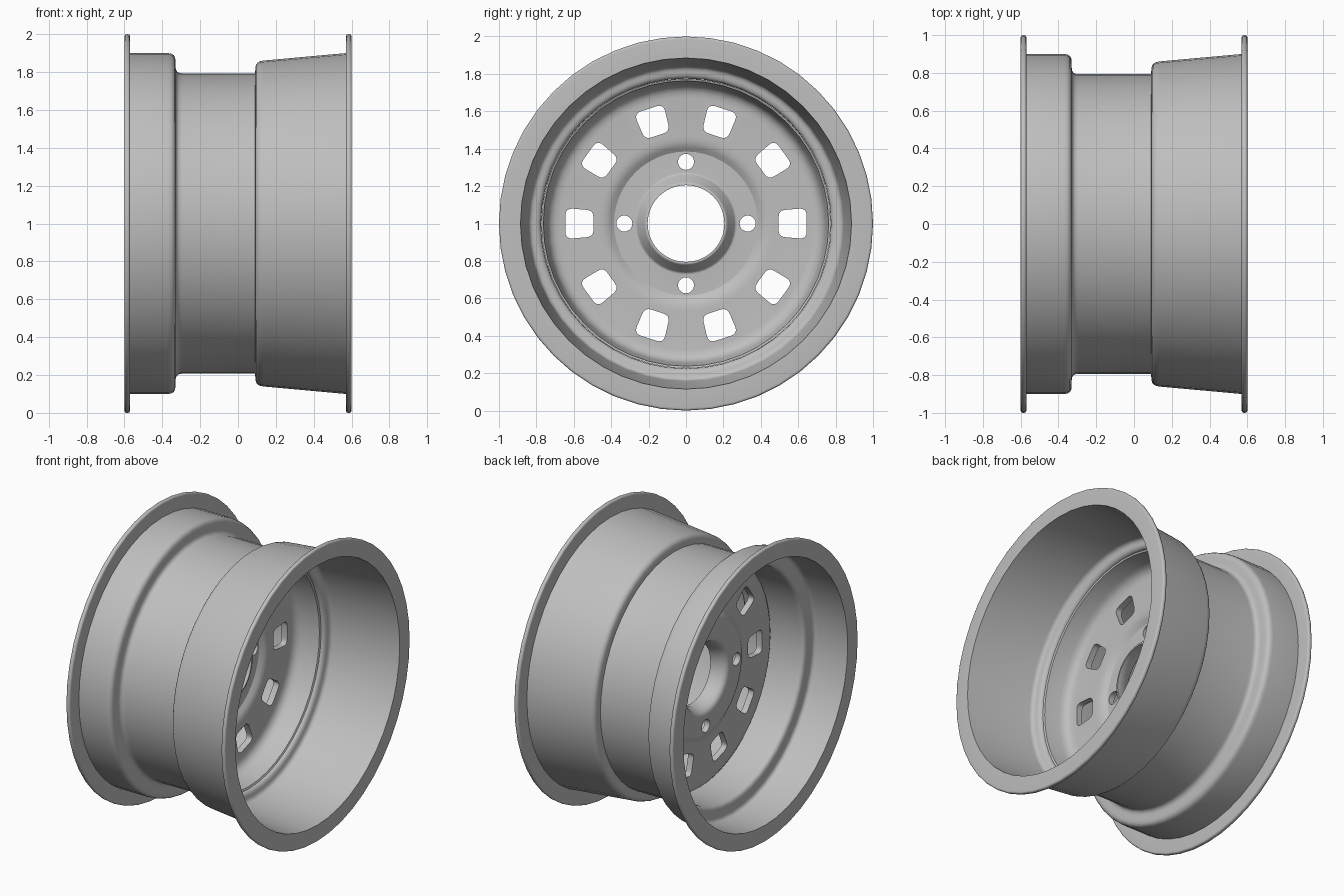
import bpy, bmesh, math
from mathutils import Vector, Matrix

SEGMENTS = 48
AXLE = Matrix.Translation((0, 0, 1))

if "Cube" in bpy.data.objects:
    bpy.data.objects.remove(bpy.data.objects["Cube"], do_unlink=True)

# Plain steel for the whole wheel
steel = bpy.data.materials.new("grey_steel")
steel.use_nodes = True
colour = (0.52, 0.52, 0.52, 1)
steel.diffuse_color = colour
steel.node_tree.nodes["Principled BSDF"].inputs["Base Color"].default_value = colour


def rounded(corners, steps=4):
    """Closed 2D outline from (u, v, radius) corners, with filleted corners."""
    out = []
    for i, (u, v, rad) in enumerate(corners):
        p = Vector((u, v))
        if not rad:
            out.append(p)
            continue
        a = Vector(corners[i - 1][:2]) - p
        b = Vector(corners[(i + 1) % len(corners)][:2]) - p
        a = p + a.normalized() * min(rad, a.length * 0.48)
        b = p + b.normalized() * min(rad, b.length * 0.48)
        for k in range(steps + 1):
            t = k / steps
            out.append(a * (1 - t) ** 2 + p * 2 * t * (1 - t) + b * t * t)
    return out


def make_object(name, bm):
    bmesh.ops.recalc_face_normals(bm, faces=bm.faces[:])
    mesh = bpy.data.meshes.new(name)
    bm.to_mesh(mesh)
    bm.free()
    mesh.materials.append(steel)
    ob = bpy.data.objects.new(name, mesh)
    bpy.context.collection.objects.link(ob)
    return ob


def lathe(name, corners):
    """Spin a closed (x, radius) outline round the axle."""
    bm = bmesh.new()
    outline = rounded(corners)
    rings = []
    for s in range(SEGMENTS):
        a = math.tau * s / SEGMENTS
        rings.append([bm.verts.new(AXLE @ Vector((p.x, p.y * math.sin(a), p.y * math.cos(a))))
                      for p in outline])
    n = len(outline)
    for s in range(SEGMENTS):
        r0, r1 = rings[s], rings[(s + 1) % SEGMENTS]
        for i in range(n):
            j = (i + 1) % n
            bm.faces.new((r0[i], r0[j], r1[j], r1[i]))
    return make_object(name, bm)


def add_prism(bm, outline, angle):
    """Hole cutter running along x; the outline is (radial, tangent)."""
    turn = AXLE @ Matrix.Rotation(angle, 4, 'X')
    ends = [[bm.verts.new(turn @ Vector((x, p.x, p.y))) for p in outline] for x in (-0.4, 0.3)]
    n = len(outline)
    bm.faces.new(ends[0])
    bm.faces.new(ends[1][::-1])
    for i in range(n):
        j = (i + 1) % n
        bm.faces.new((ends[0][i], ends[1][i], ends[1][j], ends[0][j]))


def select_only(ob):
    bpy.ops.object.select_all(action='DESELECT')
    ob.select_set(True)
    bpy.context.view_layer.objects.active = ob


# Rim barrel: flange, bead seat, drop well, tapered bead seat, flange, then the inside
rim = lathe("rim_barrel", [
    (-0.60, 0.885, 0), (-0.60, 1.0, 0.014), (-0.57, 1.0, 0.014), (-0.57, 0.90, 0),
    (-0.33, 0.90, 0.04), (-0.33, 0.793, 0.035), (0.09, 0.793, 0),
    (0.095, 0.857, 0.04), (0.57, 0.90, 0), (0.57, 1.0, 0.014), (0.60, 1.0, 0.014),
    (0.60, 0.885, 0), (0.115, 0.84, 0.025), (0.105, 0.775, 0.03),
    (-0.35, 0.775, 0.035), (-0.35, 0.882, 0.03),
])

# Wheel disc: raised pilot, recessed bolt face, flat web, turned outer edge
disc = lathe("wheel_disc", [
    (-0.04, 0.205, 0), (-0.04, 0.218, 0.01), (-0.11, 0.265, 0.01), (-0.11, 0.385, 0),
    (-0.08, 0.43, 0.04), (-0.08, 0.735, 0.06), (0.08, 0.763, 0),
    (0.085, 0.774, 0), (-0.122, 0.772, 0.06), (-0.122, 0.43, 0.04),
    (-0.15, 0.385, 0.01), (-0.15, 0.235, 0.03), (-0.075, 0.205, 0),
])

# Ten vent windows and four bolt holes
cut = bmesh.new()
window = rounded([(0.495, -0.07, 0.035), (0.645, -0.083, 0.04),
                  (0.645, 0.083, 0.04), (0.495, 0.07, 0.035)])
bolt = [Vector((0.33 + 0.043 * math.cos(math.tau * k / 20), 0.043 * math.sin(math.tau * k / 20)))
        for k in range(20)]
for k in range(10):
    add_prism(cut, window, math.tau * k / 10)
for k in range(4):
    add_prism(cut, bolt, math.tau * k / 4)
cutter = make_object("hole_cutter", cut)
cutter.hide_render = True

select_only(disc)
holes = disc.modifiers.new("holes", 'BOOLEAN')
holes.operation = 'DIFFERENCE'
holes.solver = 'EXACT'
holes.object = cutter
bpy.ops.object.modifier_apply(modifier=holes.name)
bpy.data.objects.remove(cutter, do_unlink=True)

for ob in (rim, disc):
    select_only(ob)
    bpy.ops.object.shade_smooth_by_angle(angle=math.radians(32))
